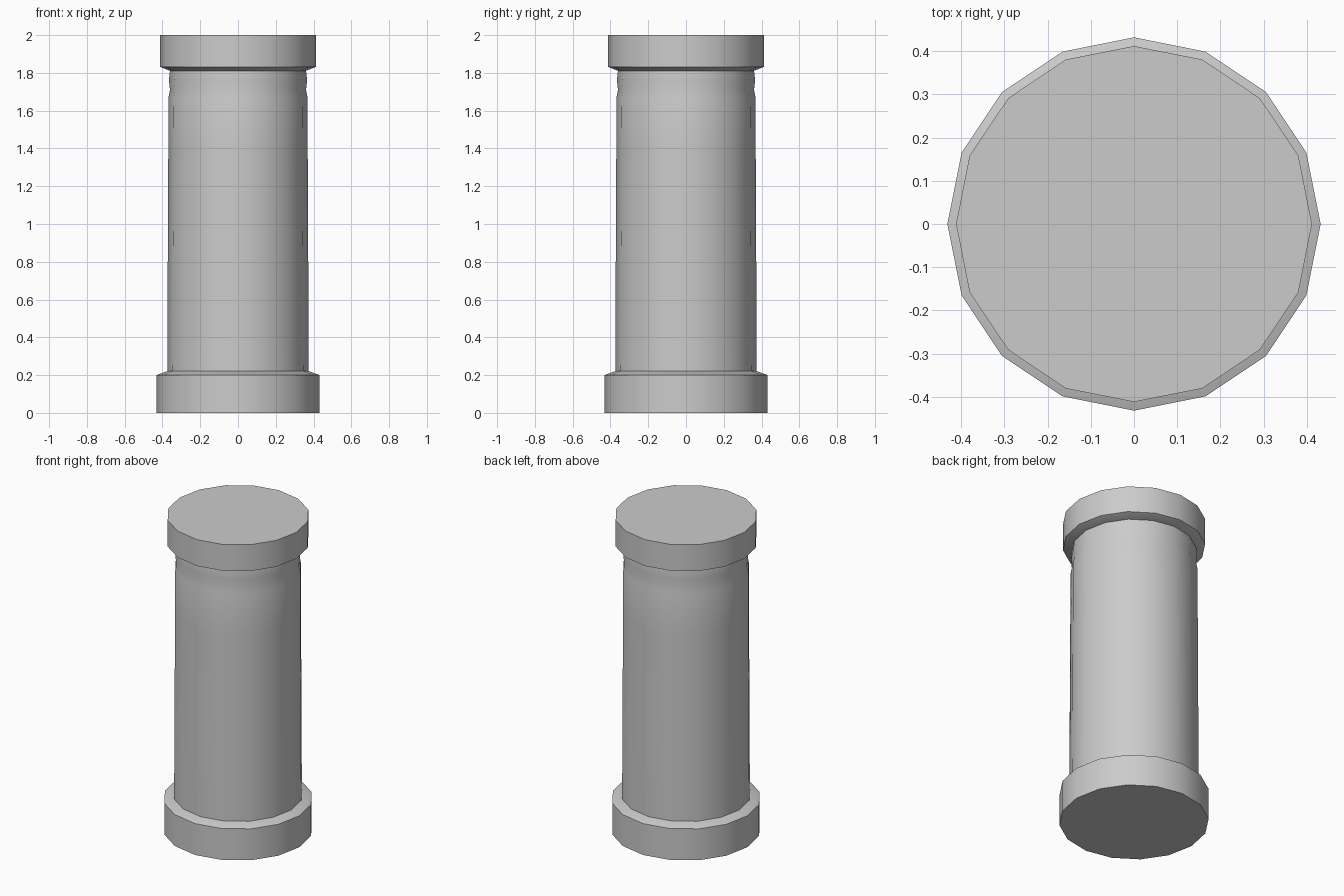
import bpy
import bmesh
from math import cos, sin, pi, radians

if "Cube" in bpy.data.objects:
    bpy.data.objects.remove(bpy.data.objects["Cube"], do_unlink=True)

SIDES = 16

stone = bpy.data.materials.new("grey stone")
stone.use_nodes = True
stone.diffuse_color = (0.6, 0.6, 0.6, 1)
stone.node_tree.nodes["Principled BSDF"].inputs["Base Color"].default_value = (0.6, 0.6, 0.6, 1)


def turned(name, profile):
    """Revolve (radius, height) points into a closed solid."""
    bm = bmesh.new()
    rings = []
    for r, z in profile:
        rings.append([bm.verts.new((r * cos(2 * pi * i / SIDES), r * sin(2 * pi * i / SIDES), z))
                      for i in range(SIDES)])
    for low, high in zip(rings, rings[1:]):
        for i in range(SIDES):
            j = (i + 1) % SIDES
            bm.faces.new((low[i], low[j], high[j], high[i]))
    bm.faces.new(rings[0][::-1])
    bm.faces.new(rings[-1])
    mesh = bpy.data.meshes.new(name)
    bm.to_mesh(mesh)
    bm.free()
    mesh.materials.append(stone)
    obj = bpy.data.objects.new(name, mesh)
    bpy.context.collection.objects.link(obj)
    bpy.ops.object.select_all(action='DESELECT')
    obj.select_set(True)
    bpy.context.view_layer.objects.active = obj
    bpy.ops.object.shade_smooth_by_angle(angle=radians(30))


# Wide foot with a shallow chamfer
turned("column_base", [(0.432, 0), (0.432, 0.2), (0.372, 0.222)])

# Slightly tapered shaft with a narrow neck under the cap
turned("column_shaft", [(0.374, 0.215), (0.373, 0.6), (0.371, 0.97), (0.369, 1.4),
                        (0.368, 1.67), (0.36, 1.71), (0.366, 1.76), (0.36, 1.815)])

# Cap with a chamfered underside
turned("column_cap", [(0.358, 1.81), (0.412, 1.832), (0.412, 2)])
